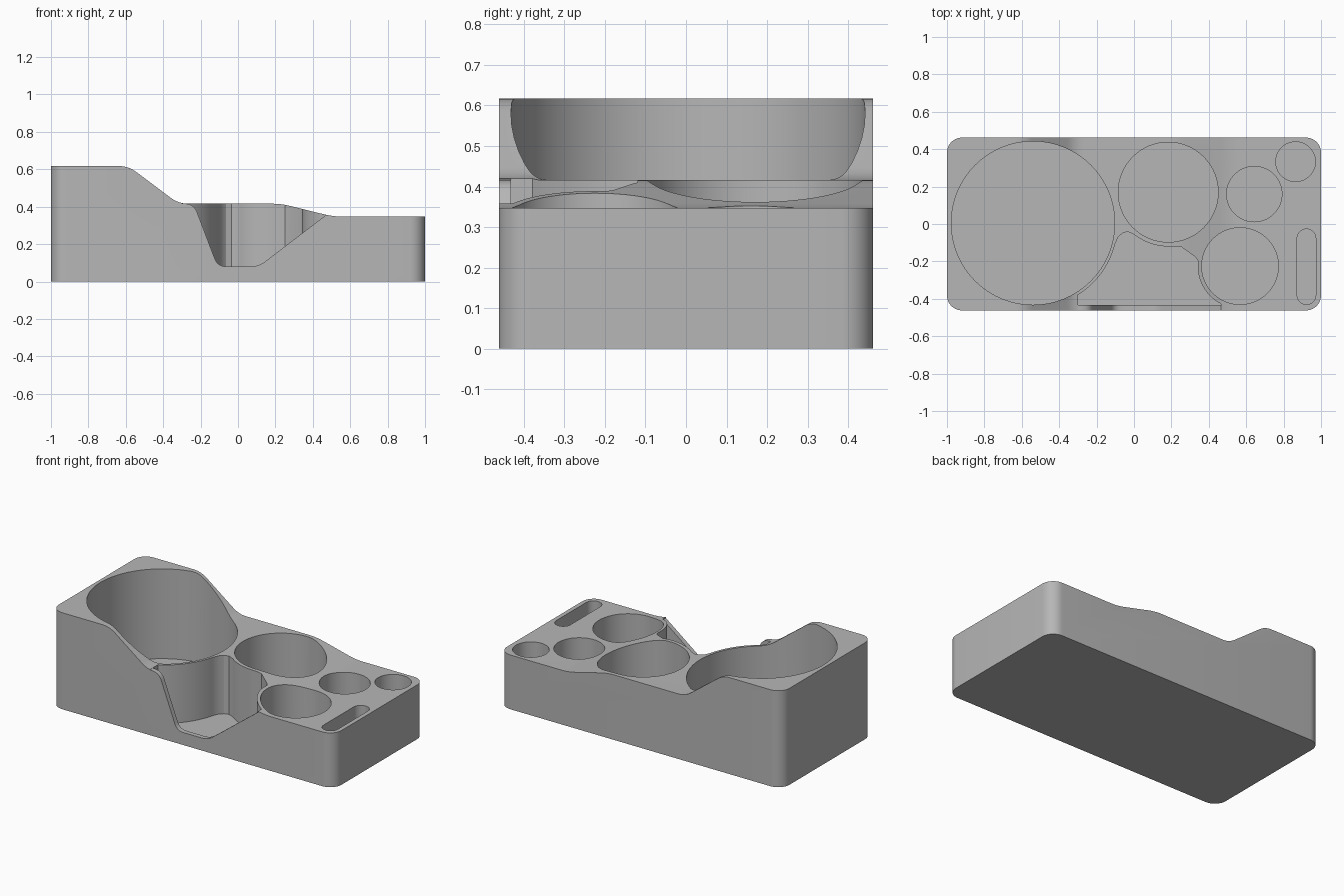
import bpy
from math import cos, sin, radians
from mathutils import Vector

cube = bpy.data.objects.get("Cube")
if cube:
    bpy.data.objects.remove(cube, do_unlink=True)

grey = bpy.data.materials.new("plain grey")
grey.use_nodes = True
colour = (0.47, 0.47, 0.47, 1)
grey.diffuse_color = colour
grey.node_tree.nodes["Principled BSDF"].inputs["Base Color"].default_value = colour

FLOOR = 0.043  # shared depth of all the wells


def arc(cx, cy, r, start, end, steps=16):
    angles = [radians(start + (end - start) * i / steps) for i in range(steps + 1)]
    return [(cx + r * cos(a), cy + r * sin(a)) for a in angles]


def soften(points, cut, skip=(), steps=6):
    """Round the corners of a 2D outline, except those listed in skip."""
    out = []
    for i, p in enumerate(points):
        p = Vector(p)
        if i in skip:
            out.append(tuple(p))
            continue
        a = p + (Vector(points[i - 1]) - p).normalized() * cut
        b = p + (Vector(points[(i + 1) % len(points)]) - p).normalized() * cut
        for k in range(steps + 1):
            t = k / steps
            out.append(tuple(a * (1 - t) ** 2 + p * 2 * t * (1 - t) + b * t * t))
    return out


def prism(name, outline, low, high, along_y=False):
    """Extrude an outline along z, or an x-z outline along y."""
    n = len(outline)
    verts = [(u, h, v) if along_y else (u, v, h) for h in (low, high) for u, v in outline]
    sides = [(i, (i + 1) % n, n + (i + 1) % n, n + i) for i in range(n)]
    faces = sides + [tuple(reversed(range(n))), tuple(range(n, 2 * n))]
    mesh = bpy.data.meshes.new(name)
    # keep normals outward: both extrusion axes use opposite handedness
    mesh.from_pydata(verts, [], faces)
    area = sum(outline[i - 1][0] * p[1] - p[0] * outline[i - 1][1] for i, p in enumerate(outline))
    if (area < 0) != along_y:
        mesh.flip_normals()
    mesh.materials.append(grey)
    obj = bpy.data.objects.new(name, mesh)
    bpy.context.collection.objects.link(obj)
    return obj


def carve(target, cutter, operation="DIFFERENCE"):
    bpy.context.view_layer.objects.active = target
    mod = target.modifiers.new(cutter.name, "BOOLEAN")
    mod.operation = operation
    mod.solver = "EXACT"
    mod.object = cutter
    bpy.ops.object.modifier_apply(modifier=mod.name)
    bpy.data.objects.remove(cutter, do_unlink=True)


# Block with rounded upright corners
X, Y, R = 1.0, 0.462, 0.08
block = []
for sx, sy, start in ((1, 1, 0), (-1, 1, 90), (-1, -1, 180), (1, -1, 270)):
    block += arc(sx * (X - R), sy * (Y - R), R, start, start + 90, 10)
tray = prism("organizer_tray", block, 0, 1)

# Stepped top, softened at each change of slope
top = [(-1.2, -0.2), (-1.2, 0.617), (-0.586, 0.617), (-0.317, 0.416),
       (0.23, 0.416), (0.51, 0.347), (1.2, 0.347), (1.2, -0.2)]
carve(tray, prism("top_profile", soften(top, 0.05, (0, 1, 6, 7)), -0.6, 0.6, True), "INTERSECT")

# Round wells
for name, x, y, r in (("large_well", -0.54, 0.005, 0.437), ("medium_well", 0.183, 0.17, 0.267),
                      ("front_well", 0.567, -0.225, 0.205), ("small_well", 0.643, 0.16, 0.148),
                      ("corner_well", 0.864, 0.333, 0.106)):
    carve(tray, prism(name, arc(x, y, r, 0, 354.375, 63), FLOOR, 1))

# Narrow slot
slot = arc(0.922, -0.077, 0.05, 0, 180) + arc(0.922, -0.38, 0.05, 180, 360)
carve(tray, prism("slot", slot, FLOOR, 1))

# Front pocket that follows the neighbouring wells
pocket = [(-0.3, -0.432)]
pocket += arc(-0.54, 0.005, 0.453, -58, -14, 20)
pocket += [(-0.085, -0.071), (-0.063, -0.05), (-0.035, -0.041), (-0.013, -0.05)]
pocket += arc(0.183, 0.17, 0.29, -128, -90)
pocket += [(0.25, -0.12), (0.33, -0.178), (0.341, -0.195)]
pocket += arc(0.567, -0.225, 0.226, 176, 242)
pocket += [(0.468, -0.432)]
carve(tray, prism("front_pocket", pocket, FLOOR, 1))

# Sloped opening through the pocket's front wall
notch = [(-0.299, 0.8), (-0.299, 0.418), (-0.235, 0.413), (-0.108, 0.08),
         (0.11, 0.08), (0.466, 0.352), (0.466, 0.8)]
carve(tray, prism("front_opening", soften(notch, 0.045, (0, 1, 5, 6)), -0.6, -0.428, True))

bpy.ops.object.select_all(action="DESELECT")
tray.select_set(True)
bpy.context.view_layer.objects.active = tray
bpy.ops.object.shade_smooth_by_angle(angle=radians(25))
